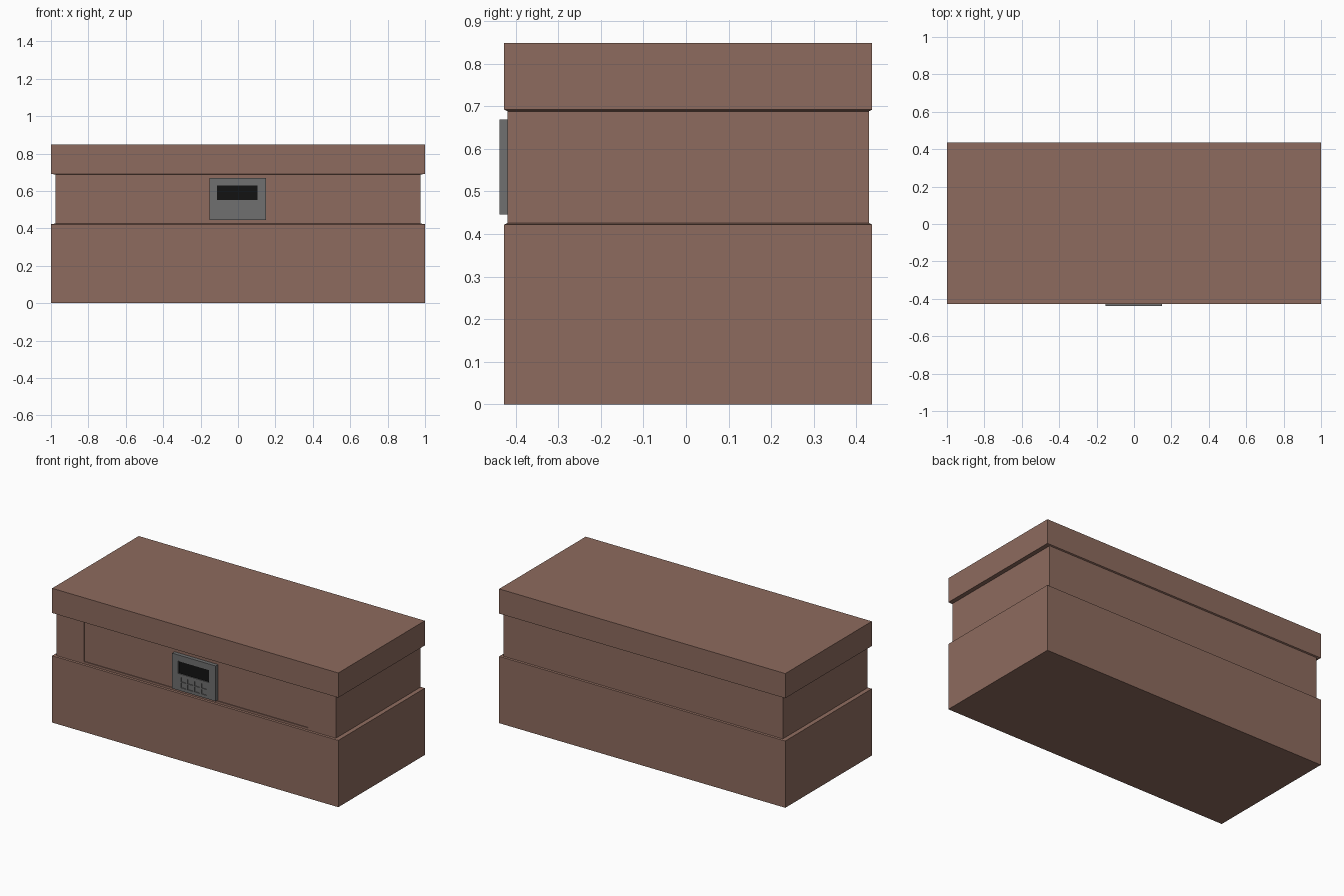
import bpy, bmesh

if "Cube" in bpy.data.objects:
    bpy.data.objects.remove(bpy.data.objects["Cube"])


def material(name, rgb):
    mat = bpy.data.materials.new(name)
    mat.diffuse_color = (*rgb, 1)
    mat.use_nodes = True
    mat.node_tree.nodes["Principled BSDF"].inputs["Base Color"].default_value = mat.diffuse_color
    return mat


def make_object(name, bm, mat=None):
    bmesh.ops.recalc_face_normals(bm, faces=bm.faces)
    mesh = bpy.data.meshes.new(name)
    bm.to_mesh(mesh)
    bm.free()
    obj = bpy.data.objects.new(name, mesh)
    bpy.context.collection.objects.link(obj)
    if mat:
        mesh.materials.append(mat)
    return obj


def box(name, x, y, z, mat=None):
    bm = bmesh.new()
    bmesh.ops.create_cube(bm, size=1)
    for v in bm.verts:
        v.co = [r[0] if c < 0 else r[1] for c, r in zip(v.co, (x, y, z))]
    return make_object(name, bm, mat)


def carve(target, x, y, z):
    """Cut a box-shaped recess and remove the cutter."""
    cutter = box("cutter", x, y, z)
    cutter.hide_render = True
    mod = target.modifiers.new("recess", 'BOOLEAN')
    mod.operation = 'DIFFERENCE'
    mod.solver = 'EXACT'
    mod.object = cutter
    bpy.context.view_layer.objects.active = target
    bpy.ops.object.modifier_apply(modifier=mod.name)
    bpy.data.objects.remove(cutter)


brown = material("brown", (0.27, 0.147, 0.112))
grey = material("panel_grey", (0.16, 0.16, 0.16))
black = material("screen_black", (0.006, 0.006, 0.006))

# Chest body: rectangular rings lofted upward (half width, front y, back y, z)
wide, narrow = (1.0, -0.427, 0.437), (0.977, -0.419, 0.429)
rings = [(wide, 0.0), (wide, 0.422), (narrow, 0.426),
         (narrow, 0.688), (wide, 0.692), (wide, 0.848)]
bm = bmesh.new()
loops = [[bm.verts.new(p) for p in ((-w, f, z), (w, f, z), (w, b, z), (-w, b, z))]
         for (w, f, b), z in rings]
for low, high in zip(loops, loops[1:]):
    for i in range(4):
        j = (i + 1) % 4
        bm.faces.new((low[i], low[j], high[j], high[i]))
bm.faces.new(loops[0][::-1])
bm.faces.new(loops[-1])
body = make_object("chest_body", bm, brown)

# Shallow recessed panel on the front of the waist
carve(body, (-0.783, 0.781), (-0.425, -0.414), (0.44, 0.687))

# Keypad plate with a screen opening and two rows of key sockets
pad = box("keypad_plate", (-0.153, 0.151), (-0.438, -0.412), (0.446, 0.669), grey)
carve(pad, (-0.111, 0.105), (-0.45, -0.431), (0.552, 0.63))
for row in range(2):
    for col in range(4):
        cx, cz = -0.075 + 0.048 * col, 0.481 + 0.037 * row
        carve(pad, (cx - 0.018, cx + 0.018), (-0.45, -0.433), (cz - 0.015, cz + 0.015))

# Dark display inside the opening
box("display_screen", (-0.111, 0.105), (-0.432, -0.429), (0.552, 0.63), black)
